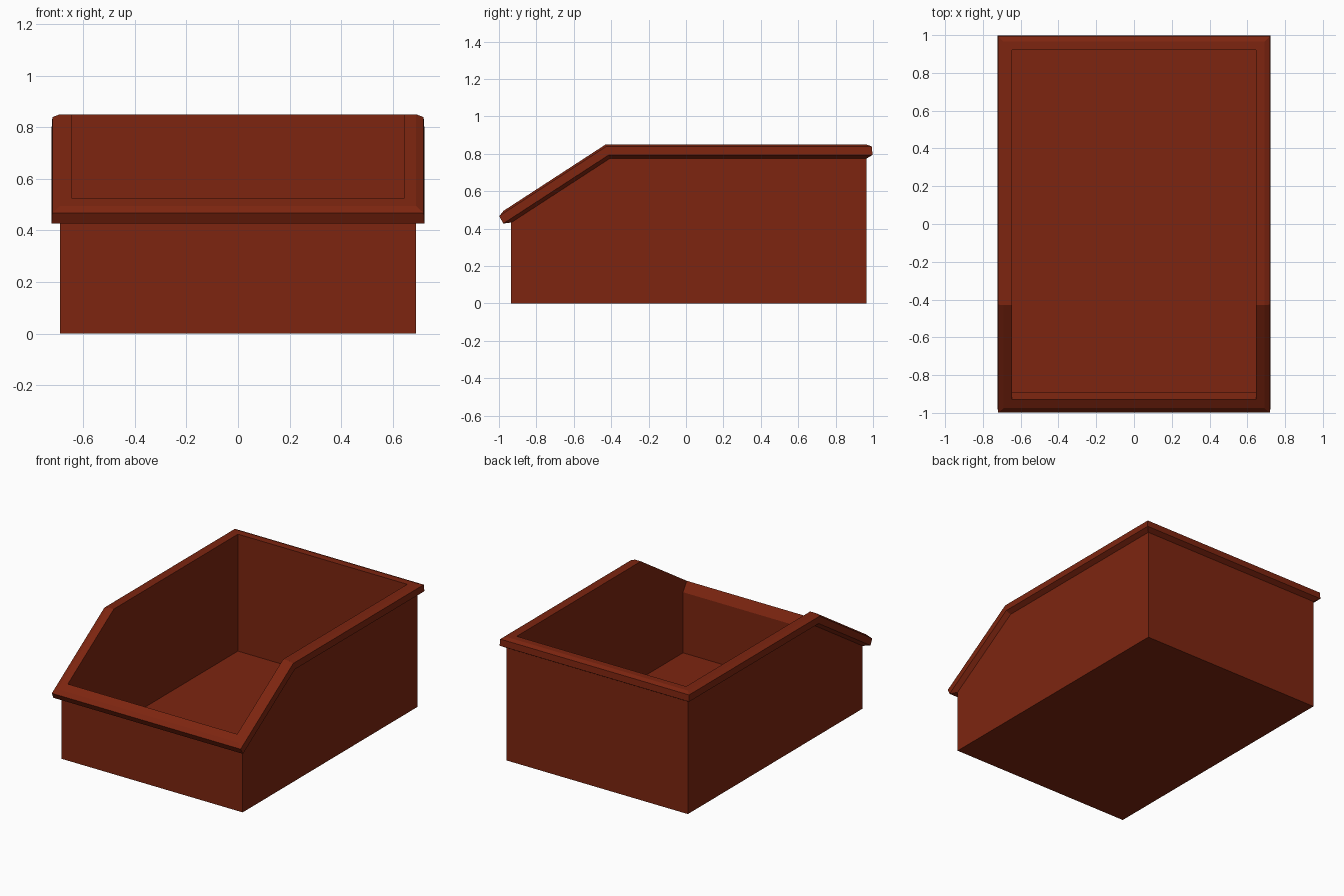
import bpy, bmesh, math

if "Cube" in bpy.data.objects:
    bpy.data.objects.remove(bpy.data.objects["Cube"])

red = bpy.data.materials.new("brick red plastic")
red.diffuse_color = (0.205, 0.0185, 0.005, 1)
red.use_nodes = True
red.node_tree.nodes["Principled BSDF"].inputs["Base Color"].default_value = red.diffuse_color

HALF_W, BACK, KINK, FRONT, TOP, FRONT_Z = 0.645, 0.92, -0.43, -0.93, 0.85, 0.525
ANG = math.atan2(TOP - FRONT_Z, KINK - FRONT)
C, S = math.cos(ANG), math.sin(ANG)


def ring(w, back, kink, front):
    """Six points round the bin; back, kink and front are (y, z) pairs."""
    return [(w, *back), (-w, *back), (-w, *kink), (-w, *front), (w, *front), (w, *kink)]


def rim_ring(d, h):
    """Ring at outward offset d and height h, measured square to the opening."""
    f = d * 1.2
    return ring(HALF_W + d,
                (BACK + d, TOP + h),
                (KINK - h * math.tan(ANG / 2), TOP + h),
                (FRONT - f * C - h * S, FRONT_Z - f * S + h * C))


def flat_ring(src, z):
    return [(x, y, z) for x, y, _ in src]


def build(name, rings, cap_start=False, cap_end=False, closed=False):
    bm = bmesh.new()
    loops = [[bm.verts.new(p) for p in r] for r in rings]
    pairs = list(zip(loops, loops[1:]))
    if closed:
        pairs.append((loops[-1], loops[0]))
    for a, b in pairs:
        for i in range(6):
            j = (i + 1) % 6
            bm.faces.new((a[i], a[j], b[j], b[i]))
    if cap_start:
        bm.faces.new(loops[0])
    if cap_end:
        bm.faces.new(loops[-1])
    bmesh.ops.recalc_face_normals(bm, faces=bm.faces)
    me = bpy.data.meshes.new(name)
    bm.to_mesh(me)
    bm.free()
    me.materials.append(red)
    ob = bpy.data.objects.new(name, me)
    bpy.context.collection.objects.link(ob)
    return ob


# Whole bin as one skin: floor, inner walls, flanged rim, outer walls, base
inner = rim_ring(0, -0.075)
outer = rim_ring(0.045, -0.075)
rim = [rim_ring(*p) for p in ((0, 0), (0.045, 0), (0.074, -0.011), (0.077, -0.056))]
build("storage_bin", [flat_ring(inner, 0.045), inner, *rim, outer, flat_ring(outer, 0)],
      cap_start=True, cap_end=True)
